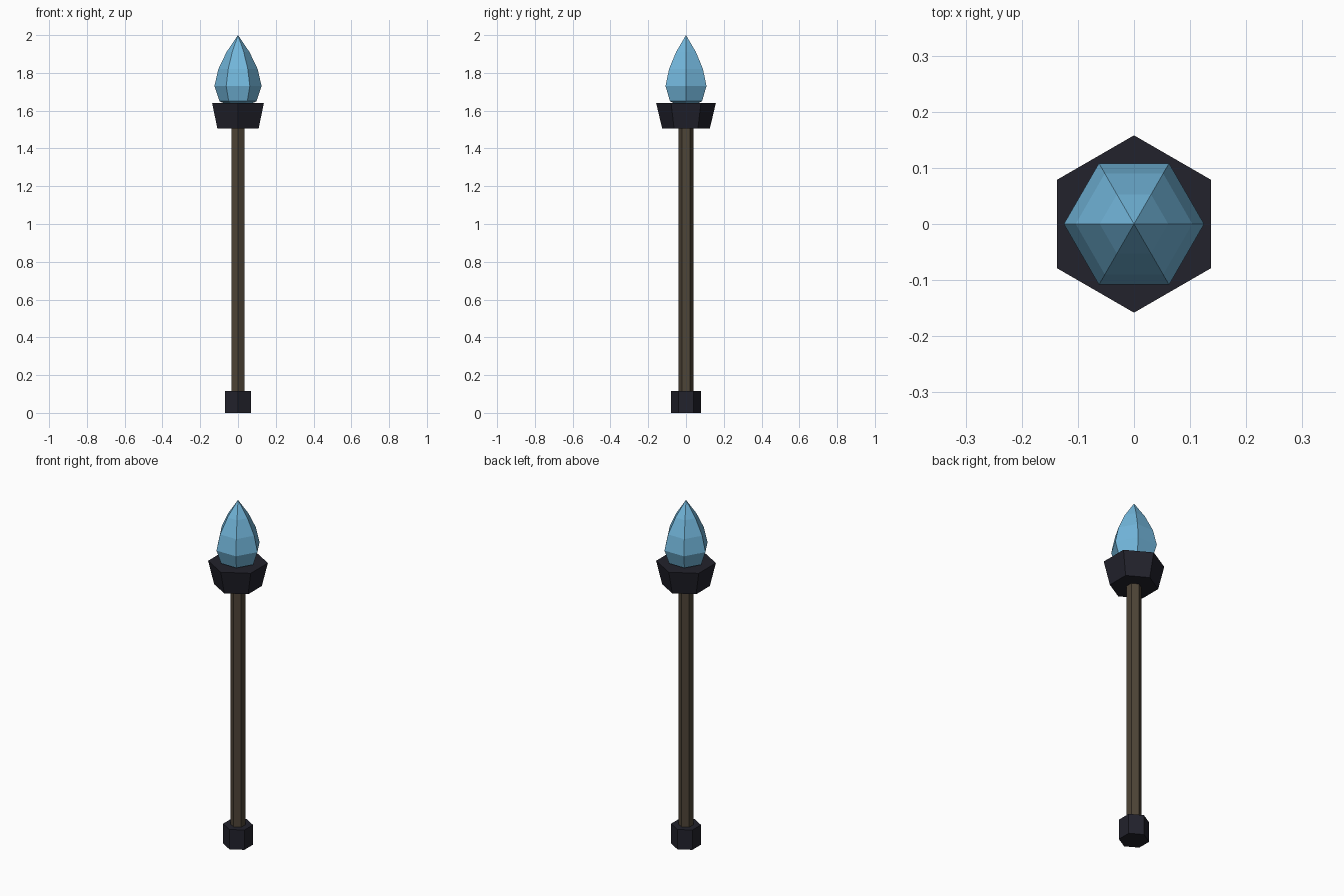
import bpy
import bmesh
from math import cos, sin, pi

SIDES = 6

cube = bpy.data.objects.get("Cube")
if cube:
    bpy.data.objects.remove(cube, do_unlink=True)


def make_material(name, rgb):
    mat = bpy.data.materials.new(name)
    mat.use_nodes = True
    mat.diffuse_color = (*rgb, 1)
    mat.node_tree.nodes["Principled BSDF"].inputs["Base Color"].default_value = (*rgb, 1)
    return mat


def lathe(name, profile, turn, mat):
    """Six-sided solid from (radius, height) pairs; radius 0 makes a tip."""
    bm = bmesh.new()
    rings = []
    for radius, z in profile:
        count = SIDES if radius else 1
        angles = [turn + 2 * pi * i / SIDES for i in range(count)]
        rings.append([bm.verts.new((radius * cos(a), radius * sin(a), z)) for a in angles])
    for low, high in zip(rings, rings[1:]):
        for i in range(SIDES):
            j = (i + 1) % SIDES
            if len(high) == 1:
                bm.faces.new((low[i], low[j], high[0]))
            else:
                bm.faces.new((low[i], low[j], high[j], high[i]))
    for ring in (rings[0], rings[-1]):
        if len(ring) > 1:
            bm.faces.new(ring)
    bmesh.ops.recalc_face_normals(bm, faces=bm.faces)
    mesh = bpy.data.meshes.new(name)
    bm.to_mesh(mesh)
    bm.free()
    mesh.materials.append(mat)
    obj = bpy.data.objects.new(name, mesh)
    bpy.context.collection.objects.link(obj)
    return obj


dark_metal = make_material("dark metal", (0.016, 0.016, 0.025))
wood = make_material("brown wood", (0.076, 0.058, 0.038))
crystal = make_material("blue crystal", (0.17, 0.47, 0.71))

POINT_Y = pi / 2  # corners towards front and back
POINT_X = 0       # corners towards the sides

# Staff
lathe("foot_cap", [(0.079, 0), (0.079, 0.115)], POINT_Y, dark_metal)
lathe("shaft", [(0.04, 0.1), (0.04, 1.52)], POINT_Y, wood)

# Head
lathe("crystal_holder", [(0.126, 1.505), (0.158, 1.64)], POINT_Y, dark_metal)
lathe("crystal_tip",
      [(0.065, 1.635), (0.098, 1.65), (0.125, 1.73), (0.104, 1.82), (0.061, 1.91), (0, 2)],
      POINT_X, crystal)
